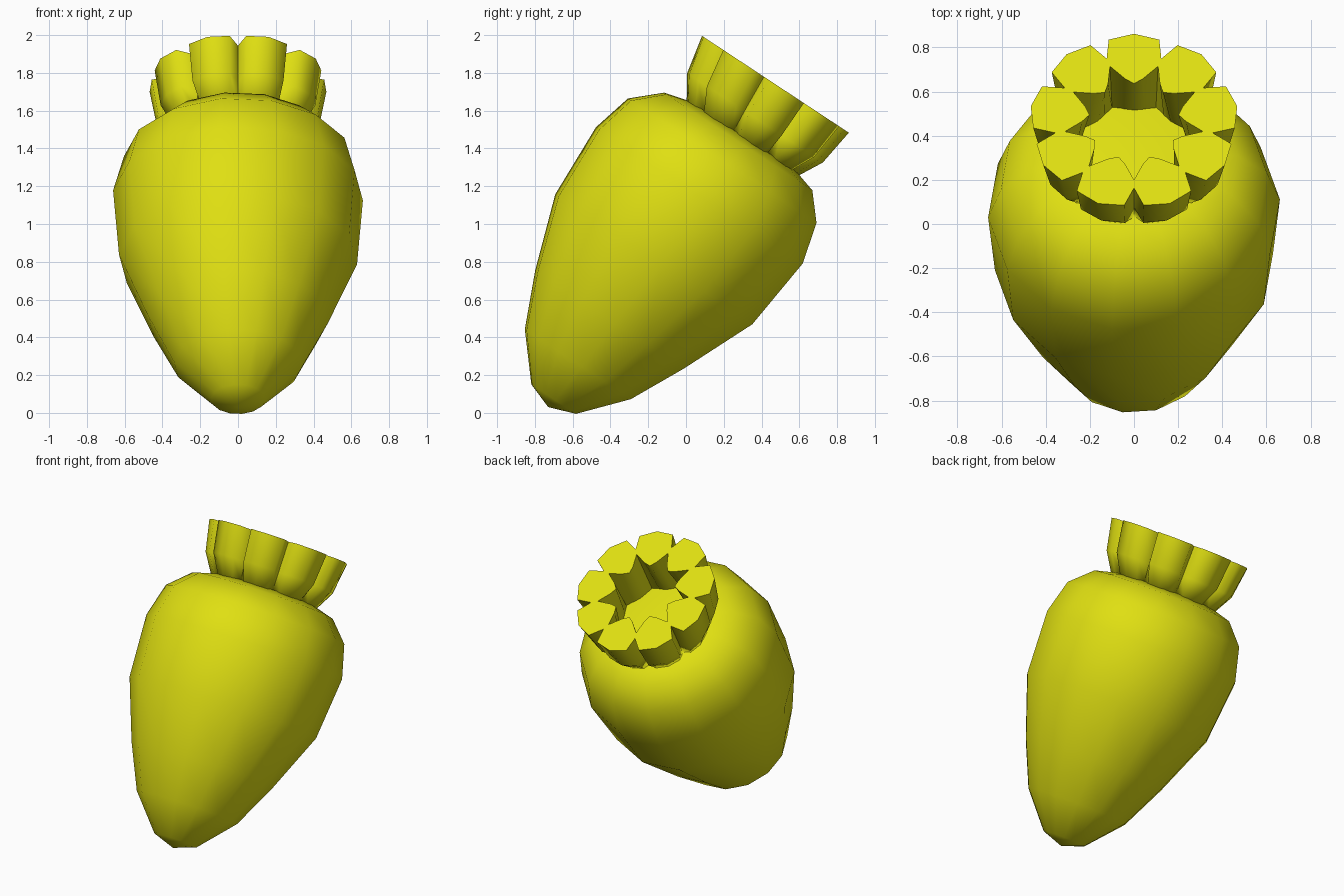
import bpy, bmesh, math
from mathutils import Vector

if "Cube" in bpy.data.objects:
    bpy.data.objects.remove(bpy.data.objects["Cube"])

# Leaning frame: AXIS runs from tip to crown, BACK points to the rear
TILT = math.radians(33.4)
AXIS = Vector((0, math.sin(TILT), math.cos(TILT)))
BACK = Vector((0, math.cos(TILT), -math.sin(TILT)))

yellow = bpy.data.materials.new("ripe_yellow")
yellow.diffuse_color = (0.74, 0.74, 0.006, 1)
yellow.use_nodes = True
yellow.node_tree.nodes["Principled BSDF"].inputs["Base Color"].default_value = yellow.diffuse_color


def place(t, shift, r, deg):
    """Point at height t along the axis, radius r, angle deg from the rear."""
    a = math.radians(deg)
    return AXIS * t + BACK * (shift + r * math.cos(a)) + Vector((r * math.sin(a), 0, 0))


def bridge(bm, lower, upper):
    n = len(lower)
    for i in range(n):
        j = (i + 1) % n
        bm.faces.new((lower[i], lower[j], upper[j], upper[i]))


def finish(bm, name, angle):
    bmesh.ops.recalc_face_normals(bm, faces=bm.faces)
    mesh = bpy.data.meshes.new(name)
    bm.to_mesh(mesh)
    bm.free()
    mesh.materials.append(yellow)
    obj = bpy.data.objects.new(name, mesh)
    bpy.context.collection.objects.link(obj)
    bpy.ops.object.select_all(action='DESELECT')
    obj.select_set(True)
    bpy.context.view_layer.objects.active = obj
    bpy.ops.object.shade_smooth_by_angle(angle=math.radians(angle))


# Fruit body: rings of (height, shift, radius) closed by a tip and a flat top
SIDES = 14
PROFILE = [(-0.325, -0.625, 0.143), (-0.10, -0.62, 0.34), (0.19, -0.61, 0.477),
           (0.585, -0.59, 0.632), (1.0, -0.575, 0.663), (1.22, -0.575, 0.605),
           (1.352, -0.56, 0.475), (1.389, -0.555, 0.34)]
bm = bmesh.new()
rings = [[bm.verts.new(place(t, s, r, 188.6 + 360 * i / SIDES)) for i in range(SIDES)]
         for t, s, r in PROFILE]
for lower, upper in zip(rings, rings[1:]):
    bridge(bm, lower, upper)
tip = bm.verts.new(place(-0.376, -0.626, 0, 0))
for i in range(SIDES):
    bm.faces.new((tip, rings[0][(i + 1) % SIDES], rings[0][i]))
bm.faces.new(rings[-1])
finish(bm, "fruit_body", 50)

# Crown: nine lobes; rows of (height, shift, valley, shoulder, peak radius, shoulder angle)
LOBES = 9
ROWS = [(1.375, -0.555, 0.315, 0.350, 0.360, 13),    # outer base
        (1.505, -0.562, 0.340, 0.425, 0.437, 14.5),  # outer bulge
        (1.713, -0.572, 0.362, 0.458, 0.475, 14.5),  # outer rim
        (1.713, -0.572, 0.318, 0.235, 0.205, 10),    # inner rim
        (1.375, -0.555, 0.290, 0.270, 0.260, 10)]    # inner base
bm = bmesh.new()
rows = []
for t, s, valley, shoulder, peak, da in ROWS:
    row = []
    for k in range(LOBES):
        mid = 360 * k / LOBES
        for deg, r in ((-20, valley), (-da, shoulder), (0, peak), (da, shoulder)):
            row.append(bm.verts.new(place(t, s, r, mid + deg)))
    rows.append(row)
for k in range(len(rows)):
    bridge(bm, rows[k], rows[(k + 1) % len(rows)])
finish(bm, "leaf_crown", 80)
